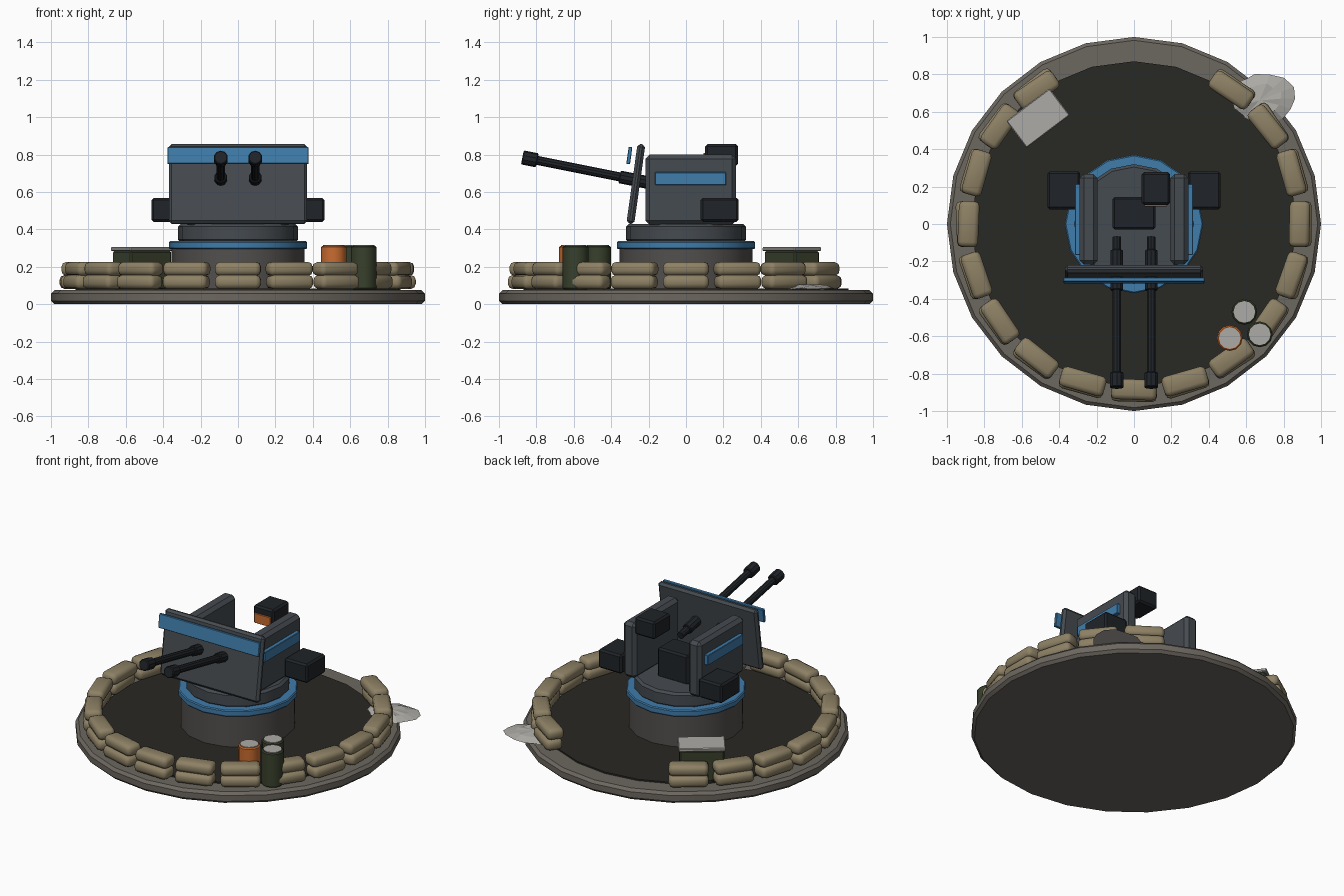
import bpy, bmesh, math, random
from mathutils import Vector, Matrix

if "Cube" in bpy.data.objects:
    bpy.data.objects.remove(bpy.data.objects["Cube"])

random.seed(4)


def mat(name, r, g, b):
    m = bpy.data.materials.new(name)
    m.diffuse_color = (r, g, b, 1)
    m.use_nodes = True
    m.node_tree.nodes["Principled BSDF"].inputs["Base Color"].default_value = m.diffuse_color
    return m


STONE = mat("stone", .15, .135, .115)
PEDESTAL = mat("pedestal_grey", .085, .08, .075)
FLOOR = mat("dark_floor", .022, .021, .017)
STEEL = mat("steel", .06, .07, .08)
BLACK = mat("gunmetal", .014, .017, .021)
BLUE = mat("blue_trim", .05, .2, .4)
SAND = mat("sandbag_cloth", .27, .22, .13)
GREEN = mat("olive", .04, .052, .025)
ORANGE = mat("orange", .58, .15, .03)
PALE = mat("pale_grey", .42, .41, .38)


def finish(name, bm, material, bevel=0, seg=1, smooth=35):
    if bevel:
        edges = [e for e in bm.edges if e.calc_face_angle(0) > math.radians(40)]
        bmesh.ops.bevel(bm, geom=edges, offset=bevel, segments=seg, profile=.5,
                        affect='EDGES', clamp_overlap=True)
    bmesh.ops.recalc_face_normals(bm, faces=bm.faces)
    me = bpy.data.meshes.new(name)
    bm.to_mesh(me)
    bm.free()
    ob = bpy.data.objects.new(name, me)
    bpy.context.collection.objects.link(ob)
    me.materials.append(material)
    if smooth:
        bpy.ops.object.select_all(action='DESELECT')
        ob.select_set(True)
        bpy.context.view_layer.objects.active = ob
        bpy.ops.object.shade_smooth_by_angle(angle=math.radians(smooth))
    return ob


def box(name, center, size, material, bevel=.01, seg=1, rot=(0, 0, 0), smooth=0):
    bm = bmesh.new()
    bmesh.ops.create_cube(bm, size=1, matrix=Matrix.Diagonal((*size, 1)))
    ob = finish(name, bm, material, bevel, seg, smooth)
    ob.location, ob.rotation_euler = center, rot
    return ob


def rod(name, a, b, radius, material, sides=10, bevel=0, top=None):
    a, b = Vector(a), Vector(b)
    bm = bmesh.new()
    bmesh.ops.create_cone(bm, cap_ends=True, segments=sides, radius1=radius,
                          radius2=top or radius, depth=(b - a).length)
    ob = finish(name, bm, material, bevel)
    ob.location = (a + b) / 2
    if abs((b - a).normalized().z) < .999:
        ob.rotation_euler = (b - a).to_track_quat('Z', 'Y').to_euler()
    return ob


def drum(name, x, y, z0, z1, radius, material, sides, bevel=0, top=None):
    return rod(name, (x, y, z0), (x, y, z1), radius, material, sides, bevel, top)


# Emplacement pad
drum("base_pad", 0, 0, 0, .075, 1, STONE, 24, .018)
drum("inner_floor", 0, 0, .06, .085, .87, FLOOR, 24)

# Two courses of sandbags with an opening at the back
for i in range(20):
    if i in (9, 10, 11):
        continue
    a = math.radians(-90 + 18 * i)
    for course, z, r in (("lower", .119, .895), ("upper", .189, .885)):
        box(f"sandbag_{course}_{i}", (r * math.cos(a), r * math.sin(a), z),
            (.245, .11, .074), SAND, .026, 2,
            (0, 0, a + math.pi / 2 + random.uniform(-.05, .05)), 50)

# Pedestal and turntable
drum("pedestal", 0, 0, .07, .30, .355, PEDESTAL, 16)
drum("blue_ring", 0, 0, .295, .337, .37, BLUE, 16, .006)
drum("turntable", 0, 0, .33, .43, .32, STEEL, 16, .015)

# Side armour, stripes and ammo boxes
for s, side in ((-1, "left"), (1, "right")):
    box(f"side_plate_{side}", (s * .243, .025, .612), (.095, .485, .375), STEEL, .022)
    box(f"side_stripe_{side}", (s * .3, .025, .672), (.03, .38, .068), BLUE, .003)
    box(f"ammo_box_{side}", (s * .375, .18, .505), (.175, .203, .128), BLACK, .012)

# Tilted front shield with blue band
tilt = (math.radians(-8), 0, 0)
box("front_shield", (0, -.268, .643), (.74, .042, .43), STEEL, .015, 1, tilt)
box("shield_band", (0, -.303, .795), (.752, .02, .092), BLUE, .003, 1, tilt)

# Breech block and sight unit
box("breech_block", (0, .058, .52), (.23, .175, .2), BLACK, .012)
box("sight_unit", (.117, .19, .797), (.152, .175, .118), BLACK, .012)
box("sight_display", (.115, .1, .775), (.12, .014, .065), ORANGE, .002)


# Twin barrels
def along(x, y):
    return (x, y, .68 + .2 * (-.35 - y))


for s, side in ((-1, "left"), (1, "right")):
    x = s * .092
    rod(f"barrel_{side}", along(x, -.07), along(x, -.84), .024, BLACK)
    rod(f"barrel_sleeve_{side}", along(x, -.14), along(x, -.355), .034, BLACK, 10, .004)
    rod(f"muzzle_{side}", along(x, -.795), along(x, -.875), .038, BLACK, 10, .005)

# Shell drums
for n, (x, y, m) in enumerate(((.59, -.47, GREEN), (.672, -.59, GREEN), (.512, -.61, ORANGE))):
    drum(f"shell_drum_{n}", x, y, .08, .312, .069, m, 12, .007)
    drum(f"drum_lid_{n}", x, y, .305, .316, .058, PALE, 12)

# Supply crate
turn = (0, 0, math.radians(37))
box("crate_body", (-.513, .566, .182), (.275, .165, .205), GREEN, .008, 1, turn)
box("crate_lid", (-.513, .566, .295), (.29, .18, .022), PALE, .005, 1, turn)

# Crumpled sheet lying across the rim
bm = bmesh.new()
rings = []
for f, z in ((1, .08), (.6, .098)):
    ring = []
    for k in range(14):
        a = k * math.tau / 14
        j = random.uniform(.88, 1.08)
        ring.append(bm.verts.new((.685 + .178 * f * j * math.cos(a),
                                  .67 + .135 * f * j * math.sin(a),
                                  z + random.uniform(-.004, .01))))
    rings.append(ring)
peak = bm.verts.new((.67, .66, .108))
for k in range(14):
    n = (k + 1) % 14
    bm.faces.new((rings[0][k], rings[0][n], rings[1][n], rings[1][k]))
    bm.faces.new((rings[1][k], rings[1][n], peak))
bm.faces.new(rings[0][::-1])
finish("crumpled_sheet", bm, PALE, smooth=0)
